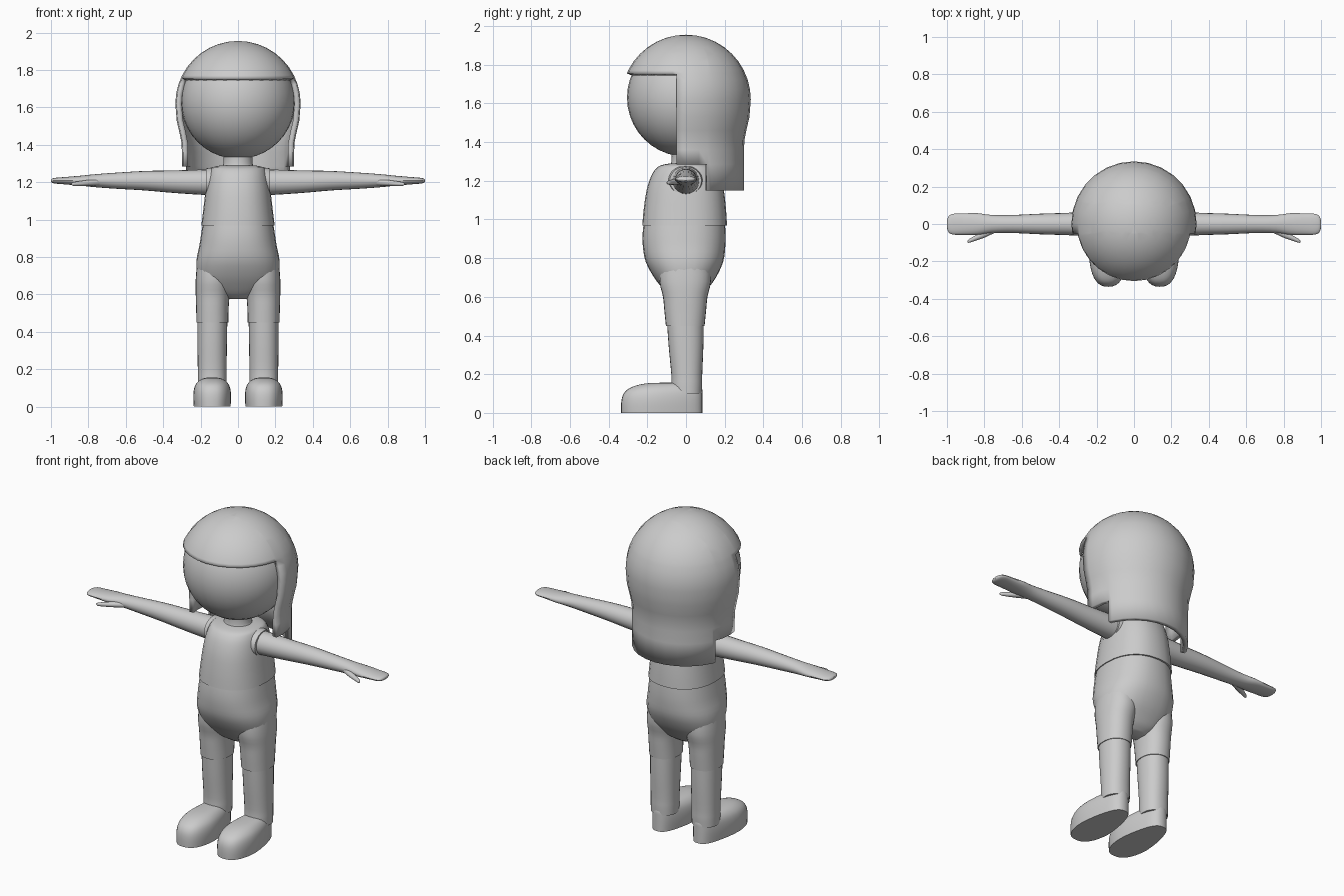
import bpy, bmesh, math
from mathutils import Vector

if "Cube" in bpy.data.objects:
    bpy.data.objects.remove(bpy.data.objects["Cube"])

grey = bpy.data.materials.new("plain grey")
grey.diffuse_color = (0.6, 0.6, 0.6, 1)
grey.use_nodes = True
grey.node_tree.nodes["Principled BSDF"].inputs["Base Color"].default_value = grey.diffuse_color


def finish(name, bm, mirror=False, angle=40):
    bmesh.ops.recalc_face_normals(bm, faces=bm.faces)
    me = bpy.data.meshes.new(name)
    bm.to_mesh(me)
    bm.free()
    me.materials.append(grey)
    ob = bpy.data.objects.new(name, me)
    bpy.context.collection.objects.link(ob)
    bpy.ops.object.select_all(action='DESELECT')
    ob.select_set(True)
    bpy.context.view_layer.objects.active = ob
    bpy.ops.object.shade_smooth_by_angle(angle=math.radians(angle))
    if mirror:
        ob.modifiers.new("mirror", 'MIRROR')
    return ob


def loft(name, rings, axis='z', power=2.0, n=28, steps=3, mirror=False, shape=None):
    """Rings are (position, centre 1, centre 2, radius 1, radius 2), smoothed along the axis."""
    path = []
    for i in range(len(rings) - 1):
        p0, p1 = rings[max(i - 1, 0)], rings[i]
        p2, p3 = rings[i + 1], rings[min(i + 2, len(rings) - 1)]
        for s in range(steps):
            t = s / steps
            path.append([0.5 * (2 * b + (c - a) * t + (2 * a - 5 * b + 4 * c - d) * t * t
                                + (3 * b - a - 3 * c + d) * t ** 3)
                         for a, b, c, d in zip(p0, p1, p2, p3)])
    path.append(rings[-1])
    bm = bmesh.new()
    loops = []
    for pos, c1, c2, r1, r2 in path:
        loop = []
        for k in range(n):
            a = 2 * math.pi * k / n
            u, v = [math.copysign(abs(f) ** (2 / power), f) for f in (math.cos(a), math.sin(a))]
            p, q = c1 + r1 * u, c2 + r2 * v
            co = Vector((p, q, pos)) if axis == 'z' else Vector((pos, p, q))
            loop.append(bm.verts.new(shape(co) if shape else co))
        loops.append(loop)
    for a, b in zip(loops, loops[1:]):
        for k in range(n):
            bm.faces.new((a[k], a[(k + 1) % n], b[(k + 1) % n], b[k]))
    bm.faces.new(loops[0])
    bm.faces.new(loops[-1])
    return finish(name, bm, mirror)


# Head and neck
bm = bmesh.new()
bmesh.ops.create_uvsphere(bm, u_segments=32, v_segments=20, radius=0.305)
bmesh.ops.translate(bm, verts=bm.verts, vec=(0, 0, 1.63))
finish("head", bm)
loft("neck", [(1.2, 0, 0, .1, .1), (1.27, 0, 0, .09, .085), (1.3, 0, 0, .078, .075),
              (1.38, 0, 0, .078, .075)])

# Hair: revolved shell, trimmed to a fringe, side locks and a long back
profile = [(.335 * math.sin(a), 1.62 + .335 * math.cos(a))
           for a in [math.radians(d) for d in range(0, 100, 9)]]
profile += [(.328, 1.53), (.312, 1.46), (.302, 1.41), (.3, 1.36), (.3, 1.15)]
bm = bmesh.new()
verts = [bm.verts.new((0, r, z)) for r, z in profile]
edges = [bm.edges.new(p) for p in zip(verts, verts[1:])]
bmesh.ops.spin(bm, geom=verts + edges, axis=(0, 0, 1), cent=(0, 0, 0),
               angle=2 * math.pi, steps=28, use_duplicate=False)
bmesh.ops.remove_doubles(bm, verts=bm.verts, dist=.0005)
for co, no in (((0, -.05, 0), (0, 1, 0)), ((0, .11, 0), (0, 1, 0)),
               ((0, 0, 1.755), (0, 0, 1)), ((0, 0, 1.285), (0, 0, 1))):
    bmesh.ops.bisect_plane(bm, geom=bm.verts[:] + bm.edges[:] + bm.faces[:],
                           plane_co=co, plane_no=no)
cut = []
for f in bm.faces:
    c = f.calc_center_median()
    if (c.y < -.05 and c.z < 1.755) or (c.y < .11 and c.z < 1.285):
        cut.append(f)
bmesh.ops.delete(bm, geom=cut, context='FACES')
hair = finish("hair", bm)
shell = hair.modifiers.new("thickness", 'SOLIDIFY')
shell.thickness = .028
shell.offset = -1

# Shirt with a thin overhanging hem
loft("shirt", [(.968, 0, -.007, .196, .219), (1.05, 0, -.006, .186, .213),
               (1.15, 0, -.004, .174, .2), (1.22, 0, -.002, .162, .18),
               (1.26, 0, 0, .15, .158), (1.28, 0, 0, .135, .13),
               (1.29, 0, 0, .09, .08)], power=2.3)

# Trousers: hips, upper legs and lower legs
loft("hips", [(1.0, 0, -.008, .185, .208), (.93, 0, -.01, .196, .214),
              (.86, 0, -.01, .207, .213), (.78, 0, -.008, .222, .2),
              (.7, 0, -.005, .216, .16), (.64, 0, -.003, .185, .115),
              (.6, 0, 0, .125, .08), (.575, 0, 0, .06, .045)], power=2.3)
loft("trouser_leg", [(.78, .118, -.005, .1, .13), (.68, .129, -.004, .097, .133),
                     (.6, .135, -.004, .091, .115), (.53, .137, -.004, .087, .108),
                     (.45, .137, -.004, .085, .1)], mirror=True, power=2.2)
loft("lower_leg", [(.5, .137, -.004, .081, .096), (.35, .138, 0, .079, .09),
                   (.2, .138, .004, .077, .08), (.15, .138, .004, .077, .08),
                   (.1, .138, .004, .076, .078)], mirror=True, power=2.2)


# Shoes: flat soles, narrower at the heel
def heel_taper(co):
    t = min(max((co.y + .2) / .25, 0), 1)
    co.x = .138 + (co.x - .138) * (1 - .22 * t * t * (3 - 2 * t))
    return co


loft("shoe", [(0, .138, -.125, .1, .21), (.05, .138, -.125, .103, .21),
              (.09, .138, -.121, .1, .206), (.12, .138, -.11, .09, .194),
              (.142, .138, -.092, .07, .165), (.153, .138, -.08, .045, .12),
              (.156, .138, -.07, .015, .06)], power=2.5, n=36, mirror=True, shape=heel_taper)

# Arms: sleeve ring, arm with hand, thumb
loft("sleeve", [(.09, -.003, 1.2, .09, .075), (.14, -.003, 1.2, .09, .078),
                (.172, -.002, 1.2, .082, .073)], axis='x', mirror=True)
loft("arm", [(.1, 0, 1.2, .07, .07), (.2, 0, 1.2, .067, .067), (.35, 0, 1.203, .06, .06),
             (.5, 0, 1.208, .055, .052), (.65, 0, 1.208, .048, .043),
             (.76, 0, 1.208, .048, .035), (.84, 0, 1.208, .058, .027),
             (.92, -.001, 1.208, .057, .02), (.97, -.001, 1.208, .055, .016),
             (.992, -.001, 1.208, .042, .012), (1.0, -.001, 1.208, .018, .006)],
     axis='x', n=20, mirror=True)
loft("thumb", [(.74, -.025, 1.2, .02, .018), (.8, -.052, 1.196, .021, .016),
               (.85, -.076, 1.192, .014, .013), (.88, -.09, 1.19, .01, .01),
               (.89, -.095, 1.19, .004, .004)], axis='x', n=12, mirror=True)
